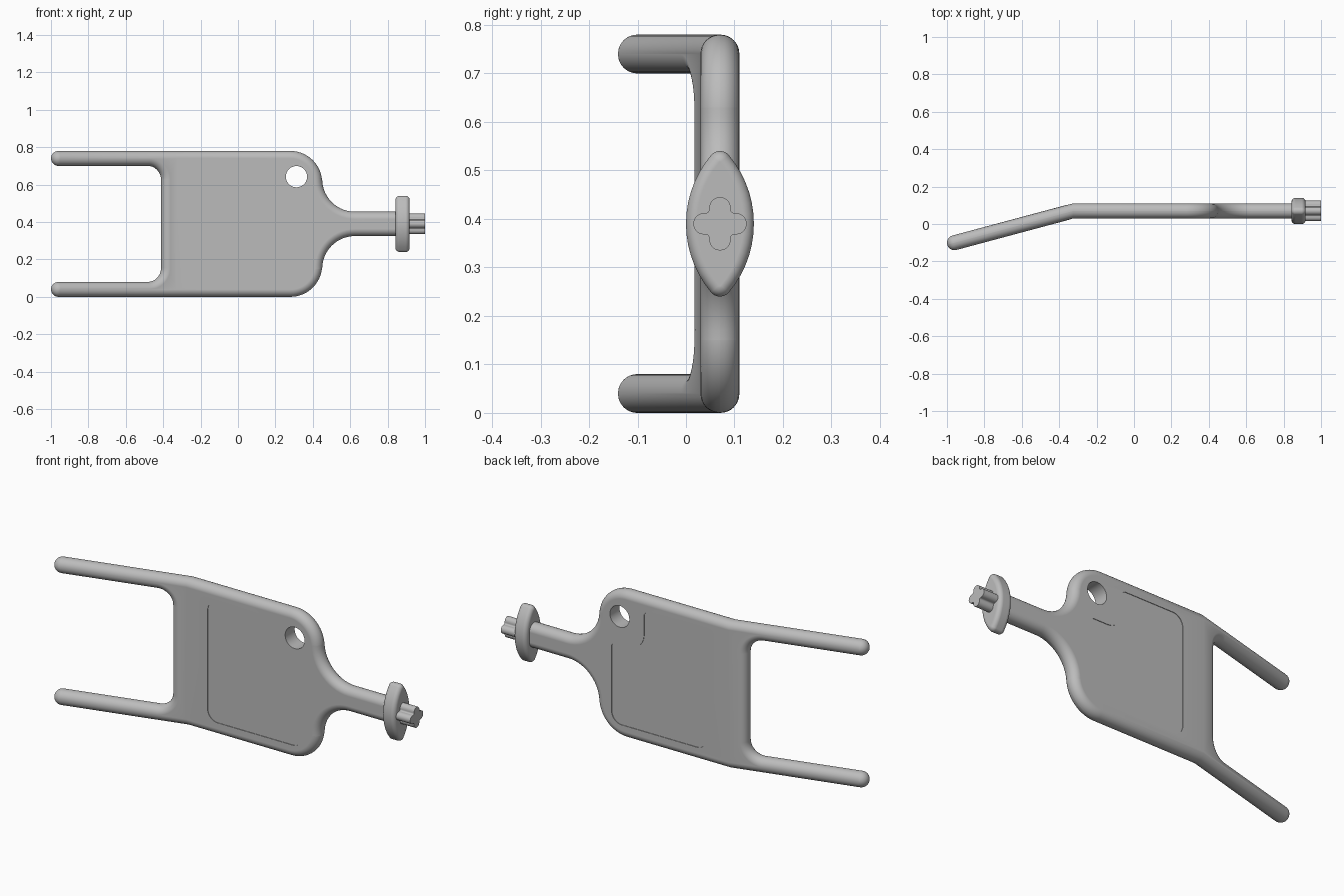
import bpy, bmesh, math
from mathutils import Vector

old = bpy.data.objects.get("Cube")
if old:
    bpy.data.objects.remove(old)

grey = bpy.data.materials.new("plain_grey")
grey.use_nodes = True
grey.diffuse_color = (0.5, 0.5, 0.5, 1)
grey.node_tree.nodes["Principled BSDF"].inputs["Base Color"].default_value = (0.5, 0.5, 0.5, 1)


def outline(arcs, inset=0.0, steps=14):
    """Points of a closed outline made of arcs (cx, cy, radius, start, end) joined by straight lines."""
    points = []
    for cx, cy, r, start, end in arcs:
        radius = r - inset if end > start else r + inset
        for i in range(steps + 1):
            a = math.radians(start + (end - start) * i / steps)
            points.append((cx + radius * math.cos(a), cy + radius * math.sin(a)))
    return points


def slab(name, arcs, half, bevel, place, rings=8):
    """Closed slab of the outline, with rounded edges of size bevel."""
    levels = [(0, -half), (0, half)]
    if bevel:
        angles = [math.pi / 2 * i / rings for i in range(rings + 1)]
        top = [(bevel * (1 - math.cos(a)), half - bevel + bevel * math.sin(a)) for a in angles]
        levels = [(d, -w) for d, w in reversed(top)] + top
    bm = bmesh.new()
    loops = [[bm.verts.new(place(u, v, w)) for u, v in outline(arcs, d)] for d, w in levels]
    for low, high in zip(loops, loops[1:]):
        for i in range(len(low)):
            bm.faces.new((low[i - 1], low[i], high[i], high[i - 1]))
    bm.faces.new(loops[0])
    bm.faces.new(loops[-1])
    bmesh.ops.remove_doubles(bm, verts=bm.verts, dist=1e-5)
    bmesh.ops.recalc_face_normals(bm, faces=bm.faces)
    mesh = bpy.data.meshes.new(name)
    bm.to_mesh(mesh)
    bm.free()
    mesh.materials.append(grey)
    obj = bpy.data.objects.new(name, mesh)
    bpy.context.collection.objects.link(obj)
    return obj


def activate(obj):
    bpy.ops.object.select_all(action='DESELECT')
    obj.select_set(True)
    bpy.context.view_layer.objects.active = obj


def cut(obj, cutter):
    cutter.hide_render = True
    mod = obj.modifiers.new("cut", 'BOOLEAN')
    mod.operation = 'DIFFERENCE'
    mod.solver = 'EXACT'
    mod.object = cutter
    activate(obj)
    bpy.ops.object.modifier_apply(modifier=mod.name)
    bpy.data.objects.remove(cutter)


def finish(obj):
    activate(obj)
    bpy.ops.object.shade_smooth_by_angle(angle=math.radians(35))
    mod = obj.modifiers.new("even_shading", 'WEIGHTED_NORMAL')
    mod.keep_sharp = True


MID_Y, MID_Z = 0.07, 0.39


def upright(offset):
    return lambda u, v, w: (u, MID_Y + offset + w, v)


def facing_x(offset):
    return lambda u, v, w: (offset + w, MID_Y + u, MID_Z + v)


# Body: two-tined fork, plate, curved shoulders and neck in one outline
body_arcs = [
    (-0.982, 0.04, 0.04, 90, 270),
    (0.28, 0.17, 0.17, 270, 360),
    (0.625, 0.15, 0.175, 180, 90),
    (0.86, 0.365, 0.04, -90, 0),
    (0.86, 0.415, 0.04, 0, 90),
    (0.625, 0.63, 0.175, 270, 180),
    (0.28, 0.61, 0.17, 0, 90),
    (-0.982, 0.74, 0.04, 90, 270),
    (-0.488, 0.625, 0.075, 90, 0),
    (-0.488, 0.155, 0.075, 0, -90),
]
body = slab("forked_plate", body_arcs, 0.04, 0.0392, upright(0))

# Bend the fork end towards the front
BEND_X, BEND = -0.325, math.radians(15)
bm = bmesh.new()
bm.from_mesh(body.data)
bmesh.ops.bisect_plane(bm, geom=bm.verts[:] + bm.edges[:] + bm.faces[:], dist=1e-6,
                       plane_co=(BEND_X, 0, 0), plane_no=(1, 0, 0))
for vert in bm.verts:
    along, across = vert.co.x - BEND_X, vert.co.y - MID_Y
    if along < -1e-4:
        vert.co.x = BEND_X + along * math.cos(BEND) - across * math.sin(BEND)
        vert.co.y = MID_Y + along * math.sin(BEND) + across * math.cos(BEND)
bm.to_mesh(body.data)
bm.free()

# Shallow recessed panel on both faces, leaving the hole corner raised
panel_arcs = [
    (-0.14, 0.13, 0.06, 180, 270),
    (0.30, 0.13, 0.06, 270, 360),
    (0.33, 0.47, 0.03, 0, 90),
    (0.25, 0.58, 0.08, 270, 180),
    (0.14, 0.68, 0.03, 0, 90),
    (-0.14, 0.65, 0.06, 90, 180),
]
for side in (-1, 1):
    cut(body, slab("panel_cutter", panel_arcs, 0.02, 0, upright(side * 0.057)))

# Hanging hole
hole_arcs = [(0.3125, 0.6425, 0.057, 0, 180), (0.3125, 0.6425, 0.057, 180, 360)]
cut(body, slab("hole_cutter", hole_arcs, 0.1, 0, upright(0)))
finish(body)

# Lens-shaped flange with rounded rim
HALF_W, HALF_H, TIP = 0.07, 0.15, 0.024
c = HALF_H - TIP
big = (HALF_W ** 2 - TIP ** 2 + c ** 2) / (2 * (HALF_W - TIP))
lean = math.degrees(math.atan2(c, big - HALF_W))
flange_arcs = [
    (HALF_W - big, 0, big, -lean, lean),
    (0, c, TIP, lean, 180 - lean),
    (big - HALF_W, 0, big, 180 - lean, 180 + lean),
    (0, -c, TIP, 180 + lean, 360 - lean),
]
finish(slab("flange", flange_arcs, 0.038, 0.022, facing_x(0.88)))

# Cross-shaped stud: four round lobes with filleted inner corners
REACH, LOBE, FILLET = 0.055, 0.022, 0.008
stud_arcs = []
for quarter in range(4):
    turn = 90 * quarter
    a = math.radians(turn)
    for u, v, r, start, end in ((REACH - LOBE, 0, LOBE, -90, 90),
                                (LOBE + FILLET, LOBE + FILLET, FILLET, 270, 180)):
        stud_arcs.append((u * math.cos(a) - v * math.sin(a), u * math.sin(a) + v * math.cos(a),
                          r, start + turn, end + turn))
finish(slab("cross_stud", stud_arcs, 0.05, 0, facing_x(0.95)))
